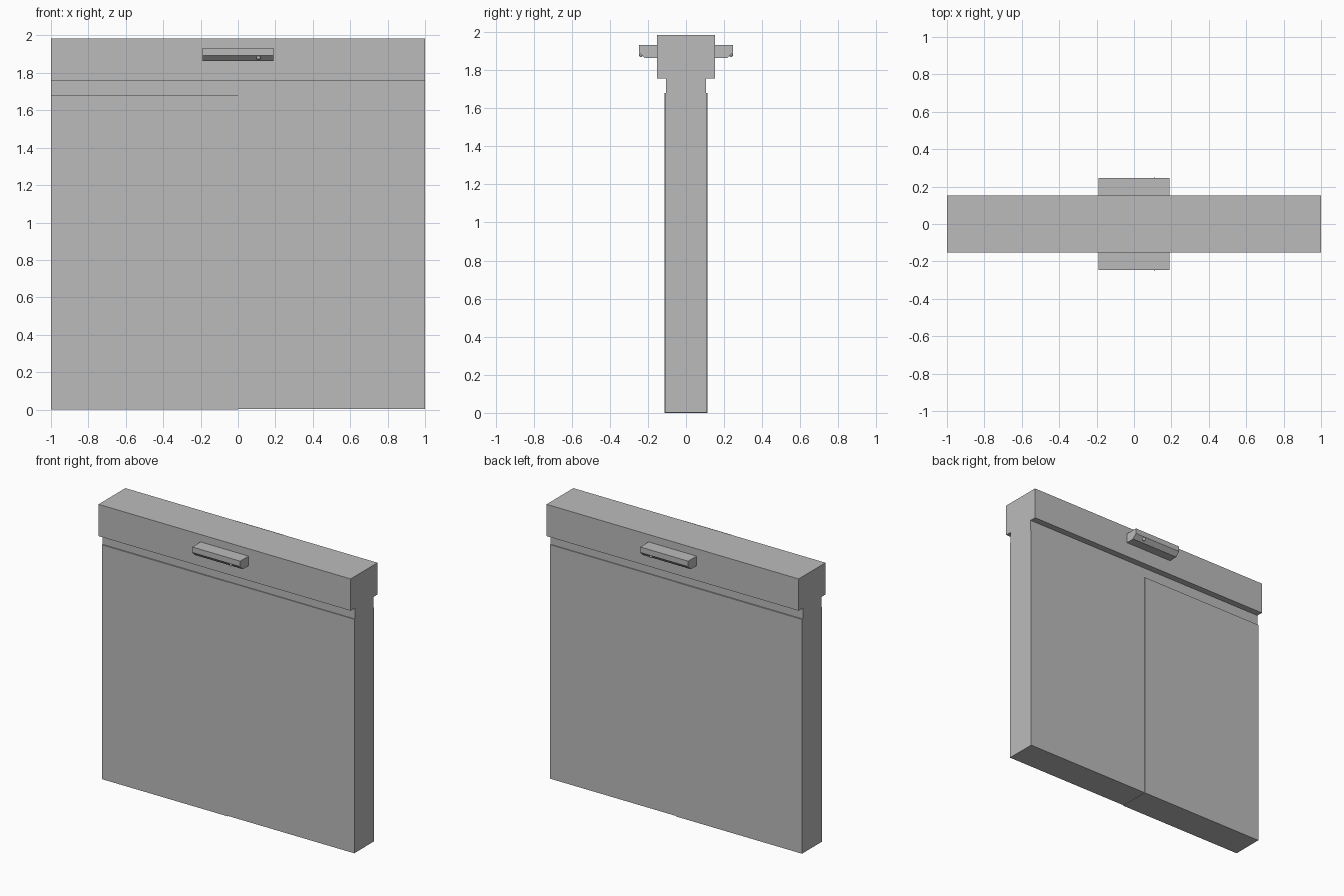
import bpy
import bmesh
from mathutils import Matrix

cube = bpy.data.objects.get("Cube")
if cube:
    bpy.data.objects.remove(cube, do_unlink=True)

GREY = (0.5, 0.5, 0.5, 1.0)
grey = bpy.data.materials.new("plain grey")
grey.use_nodes = True
grey.diffuse_color = GREY
grey.node_tree.nodes["Principled BSDF"].inputs["Base Color"].default_value = GREY


def finish(name, bm):
    bmesh.ops.recalc_face_normals(bm, faces=bm.faces[:])
    mesh = bpy.data.meshes.new(name)
    bm.to_mesh(mesh)
    bm.free()
    mesh.materials.append(grey)
    obj = bpy.data.objects.new(name, mesh)
    bpy.context.collection.objects.link(obj)
    return obj


def extrude_profile(name, profile, x0, x1):
    """Extrude a (y, z) outline along x."""
    bm = bmesh.new()
    face = bm.faces.new([bm.verts.new((x0, y, z)) for y, z in profile])
    grown = bmesh.ops.extrude_face_region(bm, geom=[face])["geom"]
    verts = [v for v in grown if isinstance(v, bmesh.types.BMVert)]
    bmesh.ops.translate(bm, verts=verts, vec=(x1 - x0, 0, 0))
    return finish(name, bm)


def slab(name, x0, x1, depth, z0, z1):
    outline = [(-depth, z0), (depth, z0), (depth, z1), (-depth, z1)]
    return extrude_profile(name, outline, x0, x1)


# Two door leaves, one a hair thinner so that the meeting line shows
slab("right_door_leaf", -1, 0, 0.114, 0, 1.68)
slab("left_door_leaf", 0, 1, 0.111, 0.002, 1.68)

# Recessed rail and the header box above it
slab("top_rail", -1, 1, 0.105, 1.68, 1.757)
slab("header_box", -1, 1, 0.152, 1.757, 1.985)

# Motion sensors with a sloped lower edge, each with a small lens
for side, label in ((-1, "front"), (1, "back")):
    outline = [(0.152, 1.863), (0.217, 1.863), (0.247, 1.893),
               (0.247, 1.932), (0.152, 1.932)]
    extrude_profile(label + "_sensor", [(side * y, z) for y, z in outline], -0.19, 0.19)

    bm = bmesh.new()
    place = Matrix.Translation((0.11, side * 0.236, 1.882))
    bmesh.ops.create_uvsphere(bm, u_segments=12, v_segments=8, radius=0.012, matrix=place)
    lens = finish(label + "_sensor_lens", bm)
    lens.data.shade_smooth()
